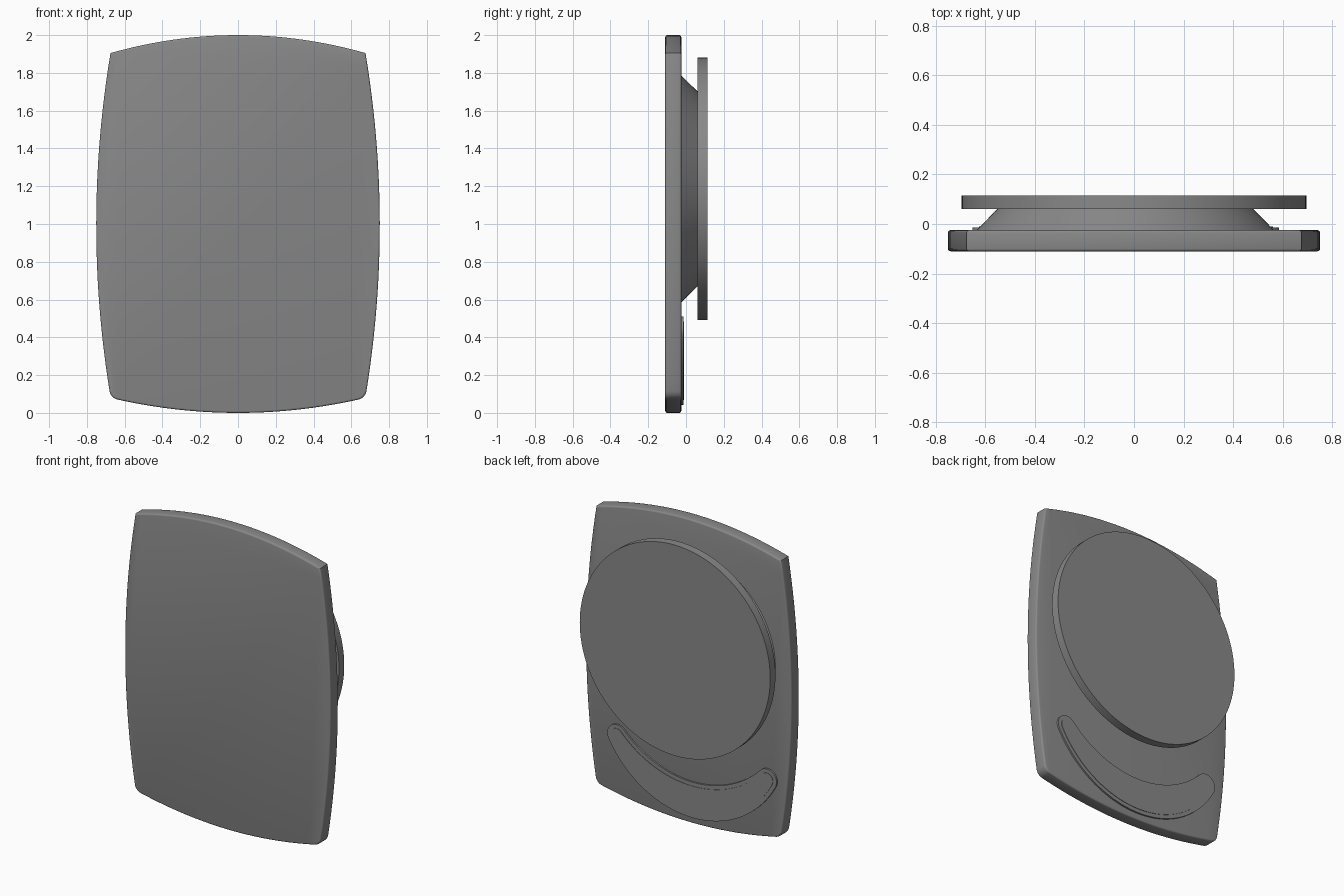
import bpy, bmesh
from math import sin, cos, pi, radians, hypot, atan2, sqrt

if "Cube" in bpy.data.objects:
    bpy.data.objects.remove(bpy.data.objects["Cube"])

grey = bpy.data.materials.new("mid_grey")
grey.use_nodes = True
grey.diffuse_color = (0.25, 0.25, 0.25, 1)
grey.node_tree.nodes["Principled BSDF"].inputs["Base Color"].default_value = grey.diffuse_color


def arc(cx, cz, r, a0, a1, n):
    return [(cx + r * cos(a0 + (a1 - a0) * i / n), cz + r * sin(a0 + (a1 - a0) * i / n))
            for i in range(n + 1)]


def loft(name, rings, bevel=0):
    """Join outlines given as (y, [(x, z), ...]) into a capped solid."""
    bm = bmesh.new()
    loops = [[bm.verts.new((x, y, z)) for x, z in pts] for y, pts in rings]
    for a, b in zip(loops, loops[1:]):
        for i in range(len(a)):
            bm.faces.new((a[i - 1], a[i], b[i], b[i - 1]))
    caps = [bm.faces.new(loops[0]), bm.faces.new(loops[-1])]
    bmesh.ops.recalc_face_normals(bm, faces=bm.faces)
    if bevel:
        edges = {e for f in caps for e in f.edges}
        bmesh.ops.bevel(bm, geom=list(edges), offset=bevel, segments=3,
                        profile=0.5, affect='EDGES', clamp_overlap=True)
    mesh = bpy.data.meshes.new(name)
    bm.to_mesh(mesh)
    bm.free()
    mesh.materials.append(grey)
    mesh.shade_smooth()
    mesh.set_sharp_from_angle(angle=radians(35))
    obj = bpy.data.objects.new(name, mesh)
    bpy.context.collection.objects.link(obj)
    return obj


def bulge(p, q, height, n):
    """Shallow curve from p to q, bowed to the right of its direction."""
    dx, dz = q[0] - p[0], q[1] - p[1]
    length = hypot(dx, dz)
    pts = []
    for i in range(n + 1):
        t = i / n
        h = 4 * t * (1 - t) * height / length
        pts.append((p[0] + dx * t + dz * h, p[1] + dz * t - dx * h))
    return pts


# Barrel-shaped front plate, sharp top corners and rounded bottom corners
side = bulge((0.68, 0.115), (0.675, 1.905), 0.073, 24)
top = bulge((0.675, 1.905), (-0.675, 1.905), 0.095, 32)
bottom = bulge((-0.635, 0.07), (0.635, 0.07), 0.07, 32)
ctrl = (0.671, 0.078)
corner = []
for i in range(1, 8):
    t = i / 8
    corner.append(tuple((1 - t) ** 2 * a + 2 * t * (1 - t) * c + t * t * b
                        for a, c, b in zip(bottom[-1], ctrl, side[0])))
mirror = lambda pts: [(-x, z) for x, z in reversed(pts)]
outline = bottom + corner + side + top[1:-1] + mirror(side) + mirror(corner)
loft("front_plate", [(-0.11, outline), (-0.025, outline)], 0.01)

# Tapered neck and round back disc
ring = lambda cx, r: arc(cx, 1.186, r, 0, 2 * pi, 128)[:-1]
loft("tapered_neck", [(-0.03, ring(-0.035, 0.605)), (0.065, ring(-0.035, 0.512))])
loft("back_disc", [(0.06, ring(0, 0.695)), (0.115, ring(0, 0.695))])


# Crescent label panel under the disc
def crescent(inset):
    cx, ex, ez, r = -0.033, 0.548, 0.44, 0.07
    outer_z, inner_z = 0.735, 0.97
    cap = r - inset
    r_out = hypot(ex, ez - outer_z) + cap
    r_in = hypot(ex, ez - inner_z) - cap
    a = atan2(ez - outer_z, ex)
    b = atan2(ez - inner_z, ex)
    pts = arc(0, outer_z, r_out, -pi - a, a, 40)
    pts += arc(ex, ez, cap, a, b + pi, 14)[1:-1]
    pts += arc(0, inner_z, r_in, b, -pi - b, 40)
    pts += arc(-ex, ez, cap, -b, pi - a, 14)[1:-1]
    return [(x + cx, z) for x, z in pts]


loft("crescent_panel", [(-0.03, crescent(0)), (-0.014, crescent(0))])
loft("crescent_inlay", [(-0.02, crescent(0.025)), (-0.011, crescent(0.025))])
